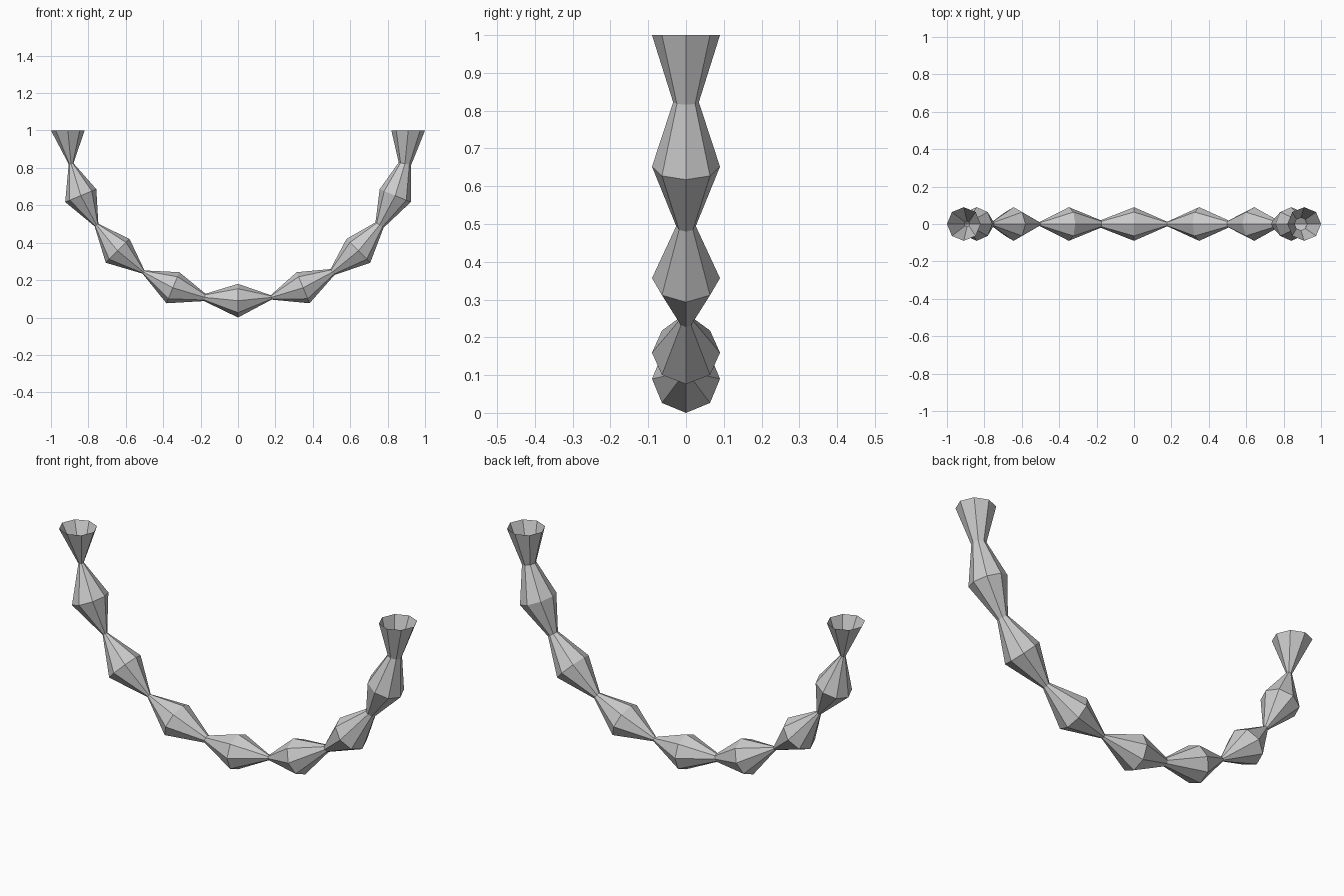
import bpy, bmesh
from math import sin, cos, pi

if "Cube" in bpy.data.objects:
    bpy.data.objects.remove(bpy.data.objects["Cube"])

SIDES = 8
ARC_R = 0.91      # radius of the half-circle path, centred at z = 1
WIDE = 0.09       # radius of the bulges
# neck radii from the left end to the right end
NECKS = [0.013, 0.012, 0.010, 0.020, 0.012, 0.019, 0.026, 0.034]

# alternate bulge / neck along the arc
radii = [WIDE]
for neck in NECKS:
    radii += [neck, WIDE]

# octagonal rings swept along the half circle, open at both ends
bm = bmesh.new()
rings = []
for i, r in enumerate(radii):
    a = pi + pi * i / (len(radii) - 1)
    ring = []
    for k in range(SIDES):
        t = 2 * pi * k / SIDES
        d = ARC_R + r * cos(t)
        ring.append(bm.verts.new((d * cos(a), r * sin(t), 1 + d * sin(a))))
    rings.append(ring)

for r0, r1 in zip(rings, rings[1:]):
    for k in range(SIDES):
        n = (k + 1) % SIDES
        bm.faces.new((r0[k], r0[n], r1[n], r1[k]))

bmesh.ops.recalc_face_normals(bm, faces=bm.faces)
# make sure the faces point away from the tube's centre line
bm.faces.ensure_lookup_table()
bm.normal_update()
low = min(bm.faces, key=lambda f: f.calc_center_median().z)
if low.normal.z > 0:
    bmesh.ops.reverse_faces(bm, faces=bm.faces)

mesh = bpy.data.meshes.new("beaded_arc")
bm.to_mesh(mesh)
bm.free()
bpy.context.collection.objects.link(bpy.data.objects.new("beaded_arc", mesh))
